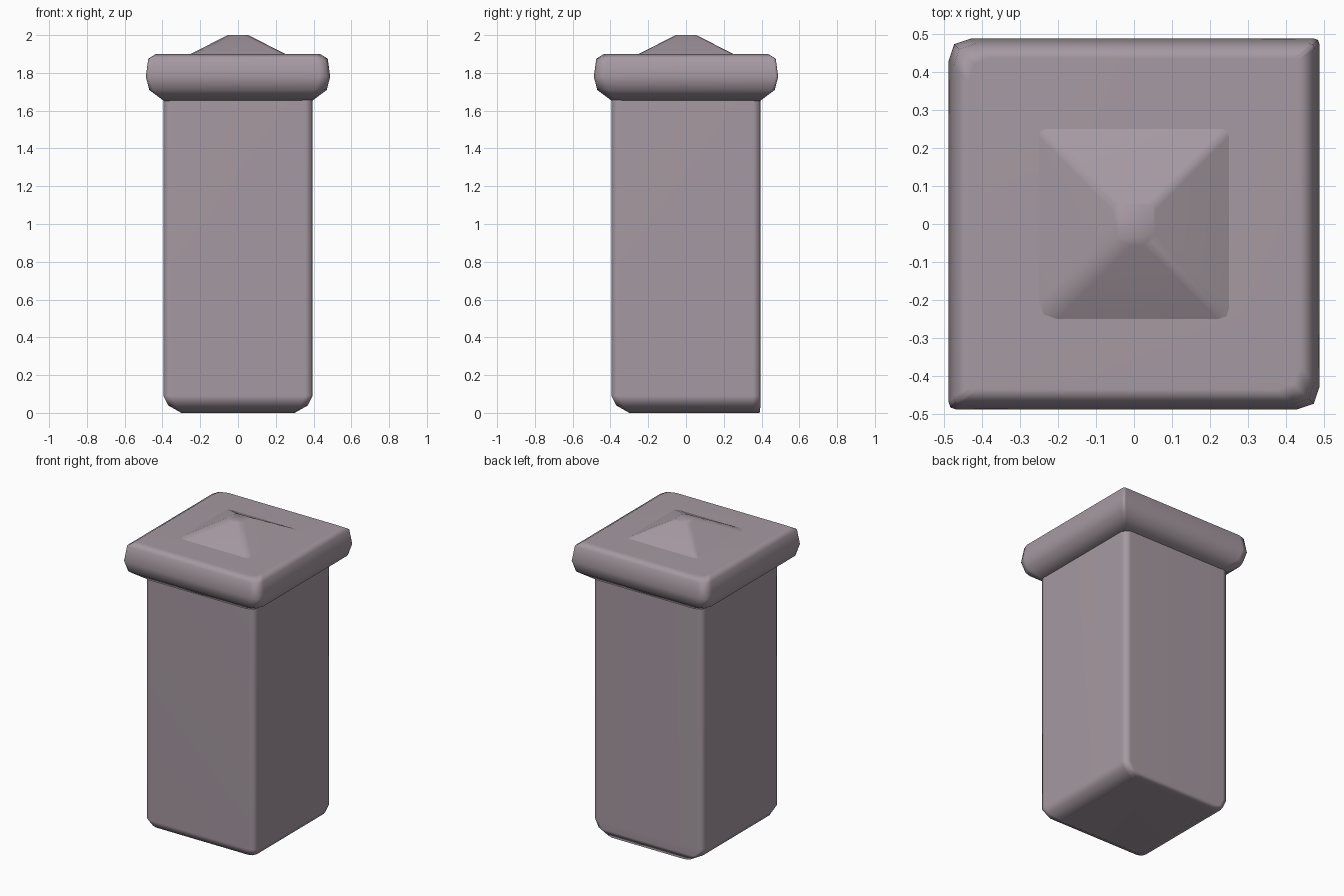
import bpy
import bmesh
import math

default = bpy.data.objects.get("Cube")
if default:
    bpy.data.objects.remove(default, do_unlink=True)

stone = bpy.data.materials.new("mauve_grey_stone")
stone.use_nodes = True
stone.diffuse_color = (0.38, 0.32, 0.36, 1)
stone.node_tree.nodes["Principled BSDF"].inputs["Base Color"].default_value = stone.diffuse_color

# Corners run anticlockwise from back +x: back +x, back -x, front -x, front +x
SIGNS = [(1, 1), (-1, 1), (-1, -1), (1, -1)]


def outline(half, cuts, back=None):
    """Square outline with a three-point rounding on each corner."""
    points = []
    for (sx, sy), cut in zip(SIGNS, cuts):
        ends = [(half, half - cut), (half - cut / 4, half - cut / 4), (half - cut, half)]
        if sx != sy:
            ends.reverse()
        for x, y in ends:
            if back and sy > 0:
                y += back - half
            points.append((sx * x, sy * y))
    return points


def loft(name, rings, cuts):
    """Stack outlines given as (half width, height, optional back depth)."""
    bm = bmesh.new()
    loops = []
    for half, z, *back in rings:
        points = outline(half, cuts, *back)
        loops.append([bm.verts.new((x, y, z)) for x, y in points])
    count = len(loops[0])
    for low, high in zip(loops, loops[1:]):
        for i in range(count):
            j = (i + 1) % count
            bm.faces.new((low[i], low[j], high[j], high[i]))
    bm.faces.new(loops[0][::-1])
    bm.faces.new(loops[-1])
    bmesh.ops.recalc_face_normals(bm, faces=bm.faces)
    mesh = bpy.data.meshes.new(name)
    bm.to_mesh(mesh)
    bm.free()
    mesh.materials.append(stone)
    obj = bpy.data.objects.new(name, mesh)
    bpy.context.collection.objects.link(obj)
    bpy.ops.object.select_all(action="DESELECT")
    obj.select_set(True)
    bpy.context.view_layer.objects.active = obj
    bpy.ops.object.shade_smooth_by_angle(angle=math.radians(65))
    # Keep the broad faces flat while the rounded edges stay soft
    obj.modifiers.new("flat_faces", "WEIGHTED_NORMAL").keep_sharp = True
    return obj


# Square shaft, its foot rounded on the front and sides
loft("post_shaft",
     [(0.30, 0, 0.39), (0.37, 0.04, 0.395), (0.395, 0.09), (0.395, 1.67)],
     [0.04] * 4)

# Overhanging cap with softened, slightly worn corners
loft("post_cap",
     [(0.39, 1.65), (0.47, 1.71), (0.488, 1.78), (0.475, 1.875), (0.435, 1.90)],
     [0.015, 0.06, 0.02, 0.06])

# Low pyramid on the cap
loft("cap_peak", [(0.26, 1.895), (0.055, 2.0)], [0.02, 0.02, 0.05, 0.03])
